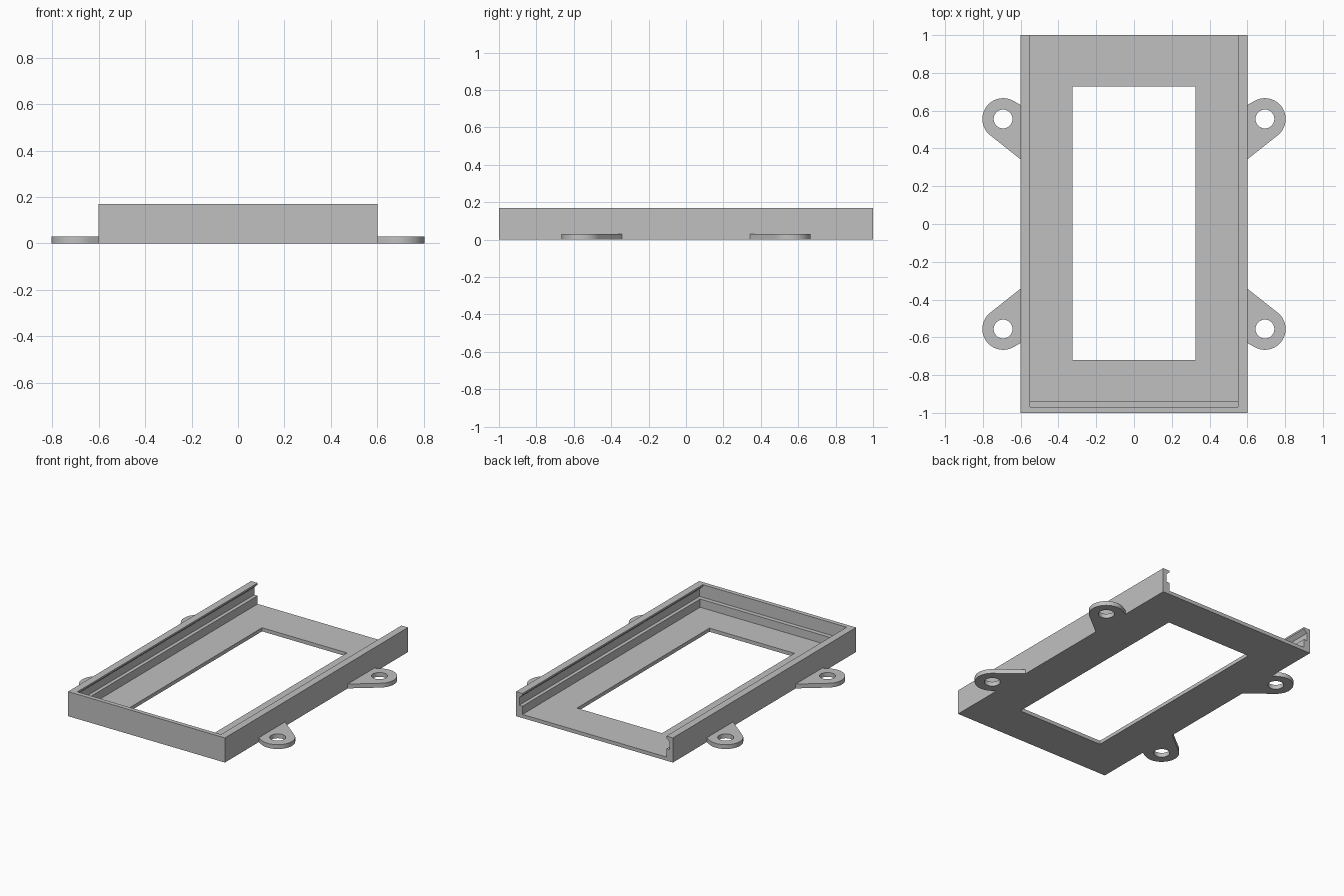
import bpy, bmesh
from math import cos, sin, radians
from mathutils import Vector

if "Cube" in bpy.data.objects:
    bpy.data.objects.remove(bpy.data.objects["Cube"], do_unlink=True)

grey = bpy.data.materials.new("plain grey")
grey.use_nodes = True
colour = (0.53, 0.53, 0.53, 1)
grey.diffuse_color = colour
grey.node_tree.nodes["Principled BSDF"].inputs["Base Color"].default_value = colour


def prism(name, points, sweep):
    """Extrude a closed 3D outline along a vector."""
    bm = bmesh.new()
    face = bm.faces.new([bm.verts.new(p) for p in points])
    out = bmesh.ops.extrude_face_region(bm, geom=[face])
    moved = [v for v in out["geom"] if isinstance(v, bmesh.types.BMVert)]
    bmesh.ops.translate(bm, verts=moved, vec=Vector(sweep))
    bmesh.ops.recalc_face_normals(bm, faces=bm.faces)
    mesh = bpy.data.meshes.new(name)
    bm.to_mesh(mesh)
    bm.free()
    mesh.materials.append(grey)
    obj = bpy.data.objects.new(name, mesh)
    bpy.context.collection.objects.link(obj)
    return obj


def block(name, x, y0, y1, z0, z1):
    """Box symmetric in x."""
    return prism(name, [(-x, y0, z0), (x, y0, z0), (x, y1, z0), (-x, y1, z0)],
                 (0, 0, z1 - z0))


def activate(obj):
    bpy.ops.object.select_all(action="DESELECT")
    obj.select_set(True)
    bpy.context.view_layer.objects.active = obj


def cut(obj, cutter):
    activate(obj)
    mod = obj.modifiers.new("cut", "BOOLEAN")
    mod.operation, mod.solver, mod.object = "DIFFERENCE", "EXACT", cutter
    bpy.ops.object.modifier_apply(modifier=mod.name)
    bpy.data.objects.remove(cutter, do_unlink=True)


# Tray: solid block, hollowed out and open at the back
tray = block("tray_frame", 0.6, -1, 1, 0, 0.17)
cut(tray, block("cavity", 0.55, -0.94, 1.1, 0.025, 0.3))

# Sliding groove with a chamfered overhanging lip along both sides
half = [(0.575, 0.082), (0.575, 0.135), (0.55, 0.158), (0.55, 0.3)]
section = half + [(-x, z) for x, z in reversed(half)]
cut(tray, prism("groove", [(x, -0.97, z) for x, z in section], (0, 2.1, 0)))

# Rectangular window through the floor
cut(tray, block("window", 0.325, -0.72, 0.727, -0.1, 0.1))

# Four mounting ears with screw holes
CX, CY, T = 0.693, 0.556, 0.03


def arc(radius, start, end, steps):
    for i in range(steps + 1):
        a = radians(start + (end - start) * i / steps)
        yield CX + radius * cos(a), CY + radius * sin(a)


for side, sx in (("left", 1), ("right", -1)):
    for place, sy in (("back", 1), ("front", -1)):
        outline = [(0.6, 0.63), (0.6, 0.342)] + list(arc(0.11, -52, 120, 32))
        ear = prism(f"{place}_{side}_ear",
                    [(sx * x, sy * y, 0) for x, y in outline], (0, 0, T))
        ring = list(arc(0.05, 0, 360, 40))[:-1]
        cut(ear, prism("hole", [(sx * x, sy * y, -0.1) for x, y in ring], (0, 0, 0.3)))
        activate(ear)
        bpy.ops.object.shade_smooth_by_angle(angle=radians(30))
